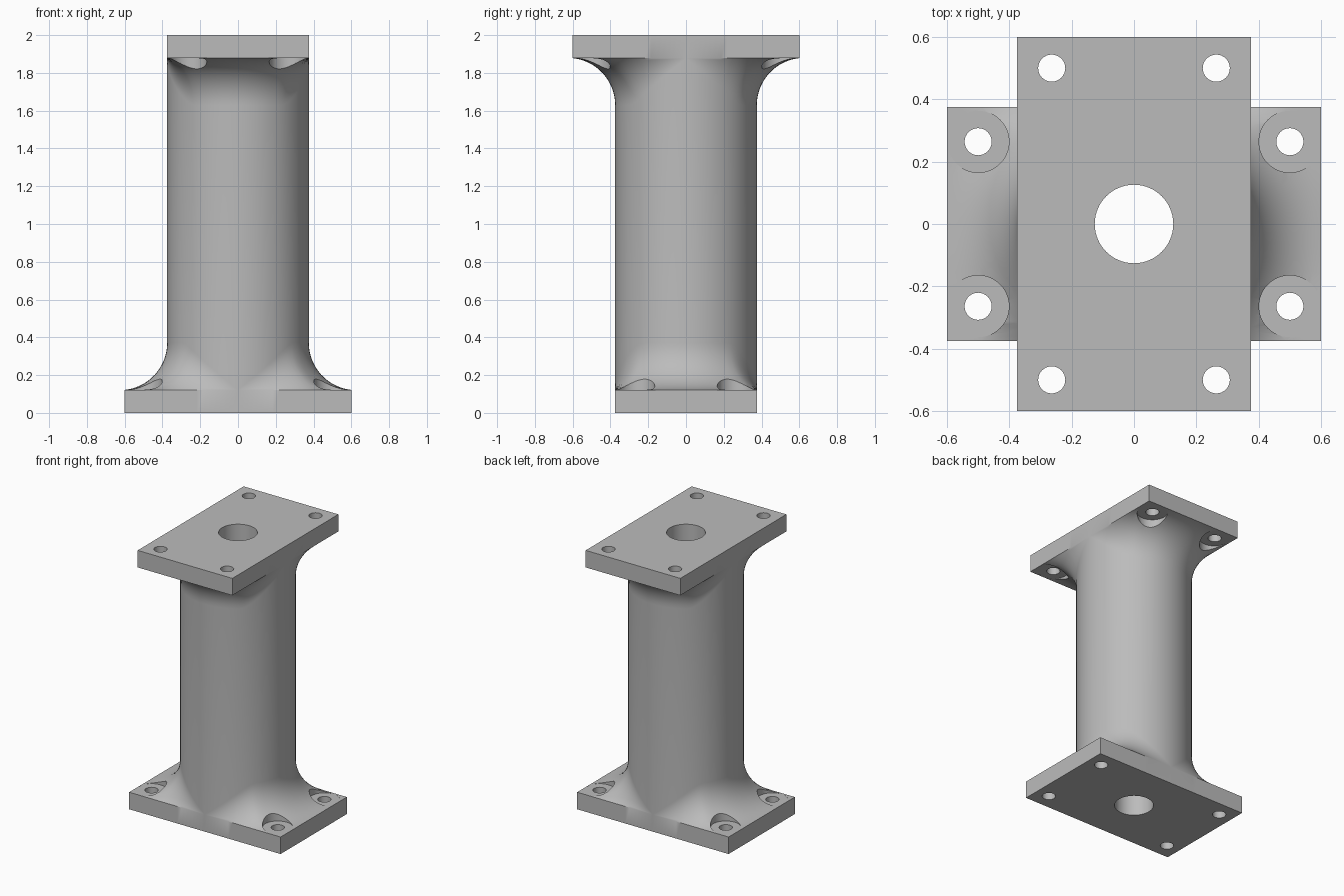
import bpy, bmesh
from math import pi, sin, cos, atan2, sqrt

cube = bpy.data.objects.get("Cube")
if cube:
    bpy.data.objects.remove(cube, do_unlink=True)

HEIGHT, PLATE = 2.0, 0.122
LONG, SHORT = 0.6, 0.375      # plate half sizes; the column radius equals SHORT
FILLET, BORE = 0.25, 0.126
STEPS = 14                    # segments along each fillet arc

grey = bpy.data.materials.new("plain grey")
grey.use_nodes = True
colour = (0.5, 0.5, 0.5, 1)
grey.diffuse_color = colour
grey.node_tree.nodes["Principled BSDF"].inputs["Base Color"].default_value = colour


def flange_profile(a):
    """Radius and height from the foot up to the column, at angle a."""
    edge = min(LONG / max(abs(cos(a)), 1e-6), SHORT / max(abs(sin(a)), 1e-6))
    width = min(FILLET, edge - SHORT)
    rise = sqrt(max(0, FILLET ** 2 - (FILLET - width) ** 2))
    sweep = atan2(rise, FILLET - width)
    points = [(edge, 0), (edge, PLATE)]
    for i in range(STEPS + 1):
        t = sweep * (1 - i / STEPS)
        points.append((SHORT + FILLET * (1 - cos(t)), PLATE + rise - FILLET * sin(t)))
    return points


# Flanged column: one loft, with the top flange turned a quarter
corner = atan2(SHORT, LONG)
quarter = sorted([i * pi / 48 for i in range(24)] + [corner, pi / 2 - corner])
angles = [q * pi / 2 + a for q in range(4) for a in quarter]
bm = bmesh.new()
columns = []
for a in angles:
    upper = [(r, HEIGHT - z) for r, z in reversed(flange_profile(a + pi / 2))]
    columns.append([bm.verts.new((r * cos(a), r * sin(a), z))
                    for r, z in flange_profile(a) + upper])
for k, left in enumerate(columns):
    right = columns[(k + 1) % len(columns)]
    for j in range(len(left) - 1):
        bm.faces.new((left[j], right[j], right[j + 1], left[j + 1]))
bm.faces.new([c[0] for c in reversed(columns)])
bm.faces.new([c[-1] for c in columns])
bmesh.ops.remove_doubles(bm, verts=bm.verts, dist=1e-5)
bmesh.ops.recalc_face_normals(bm, faces=bm.faces)
mesh = bpy.data.meshes.new("flanged_column")
bm.to_mesh(mesh)
bm.free()
mesh.materials.append(grey)
column = bpy.data.objects.new("flanged_column", mesh)
bpy.context.collection.objects.link(column)


def cut(name, radius, x, y, low, high, sides=48):
    bpy.ops.mesh.primitive_cylinder_add(vertices=sides, radius=radius, depth=high - low,
                                        location=(x, y, (low + high) / 2))
    cutter = bpy.context.object
    cutter.name = name
    cutter.data.materials.append(grey)
    cutter.hide_render = True
    cutter.display_type = 'WIRE'
    mod = column.modifiers.new(name, 'BOOLEAN')
    mod.operation, mod.solver, mod.object = 'DIFFERENCE', 'EXACT', cutter
    bpy.context.view_layer.objects.active = column
    bpy.ops.object.modifier_apply(modifier=name)
    bpy.data.objects.remove(cutter, do_unlink=True)


# Central bore, then bolt holes with round seats cut into the fillets
cut("bore_cutter", BORE, 0, 0, -0.1, HEIGHT + 0.1, 64)
seat = PLATE - 0.0005
for sx in (-1, 1):
    for sy in (-1, 1):
        cut("lower_seat_cutter", 0.099, sx * 0.5, sy * 0.264, seat, 0.5)
        cut("lower_hole_cutter", 0.0435, sx * 0.5, sy * 0.264, -0.1, 0.3, 32)
        cut("upper_seat_cutter", 0.099, sx * 0.264, sy * 0.5, HEIGHT - 0.5, HEIGHT - seat)
        cut("upper_hole_cutter", 0.0435, sx * 0.264, sy * 0.5, HEIGHT - 0.3, HEIGHT + 0.1, 32)

bpy.ops.object.select_all(action='DESELECT')
column.select_set(True)
bpy.context.view_layer.objects.active = column
bpy.ops.object.shade_smooth_by_angle(angle=pi / 6)
